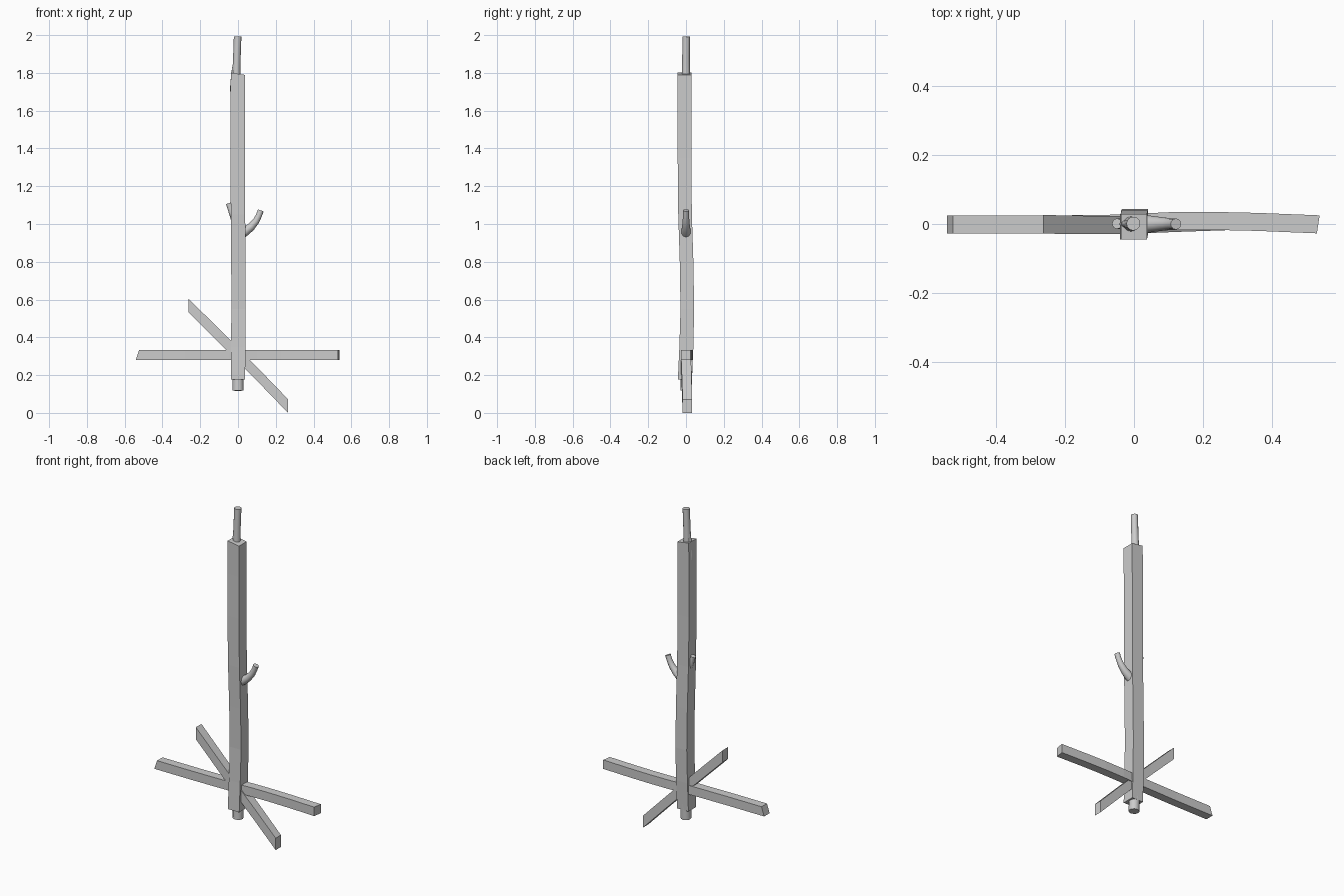
import bpy, bmesh, math
from mathutils import Vector


def loft(name, rings, smooth=False):
    """Skin a list of matching rings and cap both ends."""
    bm = bmesh.new()
    vs = [[bm.verts.new(p) for p in r] for r in rings]
    n = len(vs[0])
    for a, b in zip(vs, vs[1:]):
        for i in range(n):
            j = (i + 1) % n
            bm.faces.new((a[i], a[j], b[j], b[i]))
    bm.faces.new(vs[0])
    bm.faces.new(vs[-1])
    bmesh.ops.recalc_face_normals(bm, faces=bm.faces)
    me = bpy.data.meshes.new(name)
    bm.to_mesh(me)
    bm.free()
    ob = bpy.data.objects.new(name, me)
    bpy.context.collection.objects.link(ob)
    if smooth:
        bpy.ops.object.select_all(action='DESELECT')
        bpy.context.view_layer.objects.active = ob
        ob.select_set(True)
        bpy.ops.object.shade_smooth_by_angle(angle=math.radians(40))
    return ob


def branch(name, path, sides=12):
    """Round branch along points (x, y, z, radius) lying near the xz plane."""
    pts = [Vector(p[:3]) for p in path]
    rings = []
    for i, p in enumerate(pts):
        t = (pts[min(i + 1, len(pts) - 1)] - pts[max(i - 1, 0)]).normalized()
        u = Vector((0, 1, 0)).cross(t).normalized()
        v = t.cross(u)
        r = path[i][3]
        rings.append([p + r * (math.cos(a) * u + math.sin(a) * v)
                      for a in (math.tau * k / sides for k in range(sides))])
    loft(name, rings, True)


def bar(name, stations):
    """Bar along x; stations are (x, y, z, half_y, half_z, x shift by y, x shift by z)."""
    loft(name, [[(x + sy * a + sz * b, y + a * hy, z + b * hz)
                 for a, b in ((-1, -1), (1, -1), (1, 1), (-1, 1))]
                for x, y, z, hy, hz, sy, sz in stations])


# square post, gently bowed: (z, centre x, centre y, half y, top tilt)
post = [(0.177, 0.0, -0.006, 0.037, 0), (0.35, 0.001, 0.002, 0.037, 0),
        (0.55, 0.003, 0.007, 0.036, 0), (0.8, 0.002, 0.003, 0.036, 0),
        (1.05, 0.0, -0.005, 0.036, 0), (1.35, -0.002, -0.008, 0.036, 0),
        (1.6, -0.002, -0.008, 0.036, 0), (1.795, 0.0, -0.008, 0.037, 0.006)]
loft("post", [[(x + a * 0.038, y + b * h, z - a * t)
               for a, b in ((-1, -1), (1, -1), (1, 1), (-1, 1))]
              for z, x, y, h, t in post])

# trunk core, showing below and above the post
branch("trunk_core", [(0, 0.0, 0.118, 0.03), (0, 0.003, 0.2, 0.03),
                      (0.004, 0.006, 0.6, 0.03), (0, -0.002, 1.0, 0.029),
                      (-0.005, -0.004, 1.4, 0.027), (-0.009, 0, 1.78, 0.022),
                      (-0.006, 0, 1.88, 0.02), (-0.002, 0.001, 1.992, 0.02)])
branch("top_twig", [(-0.022, 0, 1.6, 0.014), (-0.03, 0, 1.72, 0.012),
                    (-0.026, 0, 1.8, 0.01), (-0.019, 0, 1.87, 0.004)])

# side branches
branch("right_branch", [(0.0, 0, 0.94, 0.03), (0.04, 0, 0.962, 0.025),
                        (0.07, 0, 0.985, 0.021), (0.095, 0, 1.015, 0.018),
                        (0.11, 0, 1.043, 0.016), (0.121, 0, 1.072, 0.016)])
branch("left_branch", [(0.0, 0, 0.97, 0.022), (-0.017, 0, 1.02, 0.019),
                       (-0.034, 0, 1.065, 0.016), (-0.049, 0.001, 1.11, 0.015)])

# level crossbar
bar("level_bar", [(-0.532, -0.001, 0.307, 0.026, 0.027, 0, 0.009),
                  (-0.28, -0.002, 0.307, 0.026, 0.027, 0, 0),
                  (-0.05, 0.001, 0.307, 0.026, 0.027, 0, 0),
                  (0.1, 0.008, 0.307, 0.026, 0.027, 0, 0),
                  (0.23, 0.009, 0.307, 0.026, 0.027, 0, 0),
                  (0.36, 0.006, 0.307, 0.026, 0.027, 0, 0),
                  (0.533, -0.001, 0.307, 0.026, 0.027, 0.004, 0)])

# diagonal bar with upright cut ends
bar("diagonal_bar", [(-0.263, -0.001, 0.570, 0.027, 0.036, 0, 0),
                     (-0.1, -0.003, 0.408, 0.026, 0.036, 0, 0),
                     (0.0, -0.002, 0.308, 0.026, 0.036, 0, 0),
                     (0.12, 0.003, 0.186, 0.026, 0.036, 0, 0),
                     (0.265, 0.007, 0.036, 0.025, 0.036, 0, 0)])
